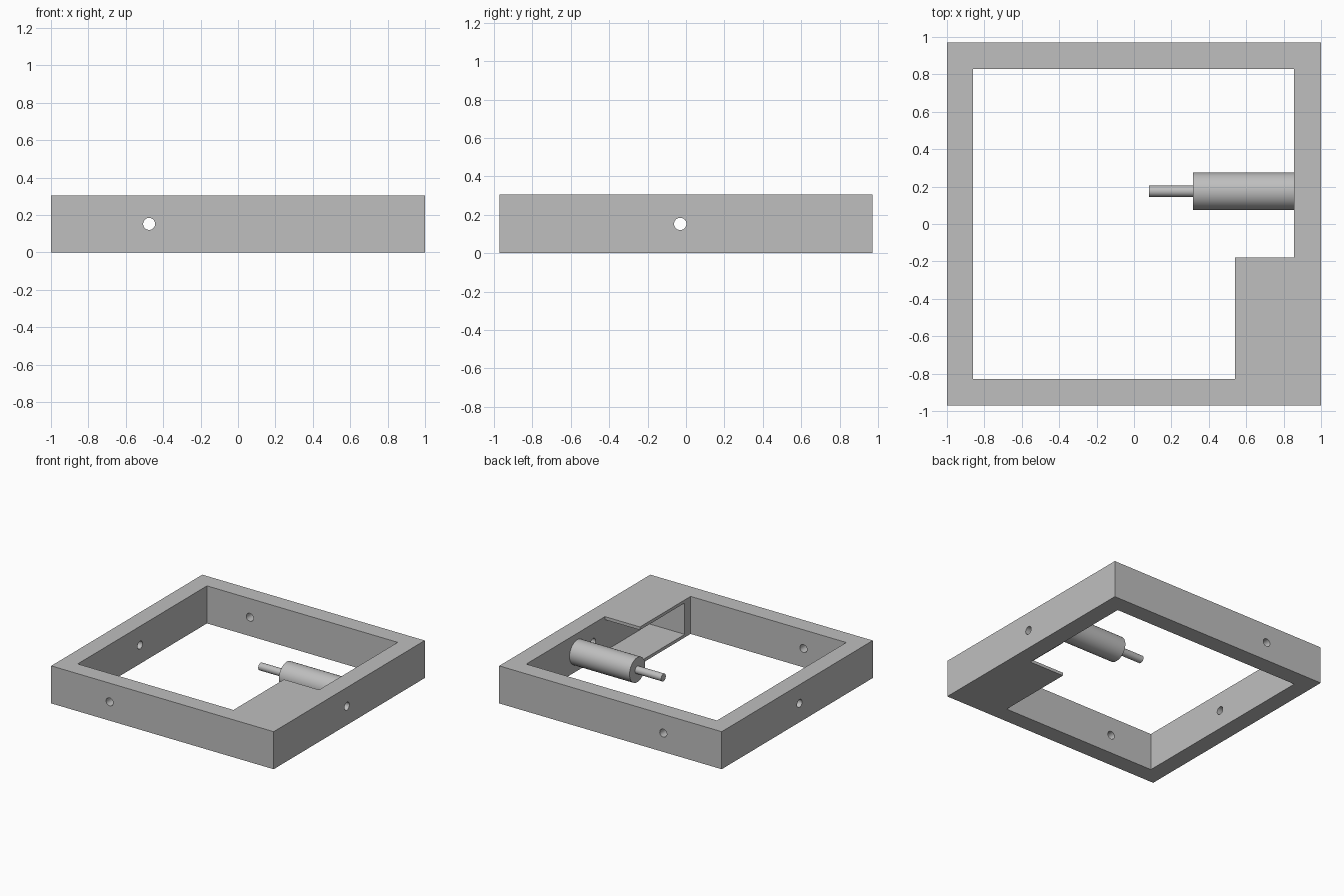
import bpy
import math

cube = bpy.data.objects.get("Cube")
if cube:
    bpy.data.objects.remove(cube, do_unlink=True)

HEIGHT = 0.305
MID = HEIGHT / 2
HALF_X, HALF_Y = 1.0, 0.97

grey = bpy.data.materials.new("plain grey")
grey.use_nodes = True
grey.diffuse_color = (0.52, 0.52, 0.52, 1)
grey.node_tree.nodes["Principled BSDF"].inputs["Base Color"].default_value = grey.diffuse_color


def prism(name, outline, z0, z1):
    """Extrude a counter-clockwise outline between two heights."""
    n = len(outline)
    verts = [(x, y, z) for z in (z0, z1) for x, y in outline]
    faces = [tuple(reversed(range(n))), tuple(range(n, 2 * n))]
    faces += [(i, (i + 1) % n, (i + 1) % n + n, i + n) for i in range(n)]
    mesh = bpy.data.meshes.new(name)
    mesh.from_pydata(verts, [], faces)
    mesh.materials.append(grey)
    obj = bpy.data.objects.new(name, mesh)
    bpy.context.collection.objects.link(obj)
    return obj


def rod(name, radius, start, end, axis, across):
    """Cylinder along x or y at mid height."""
    middle = (start + end) / 2
    along_x = axis == "x"
    bpy.ops.mesh.primitive_cylinder_add(
        vertices=48, radius=radius, depth=end - start,
        location=(middle, across, MID) if along_x else (across, middle, MID),
        rotation=(0, math.pi / 2, 0) if along_x else (math.pi / 2, 0, 0))
    obj = bpy.context.object
    obj.name = name
    obj.data.materials.append(grey)
    return obj


def smooth(obj):
    bpy.ops.object.select_all(action="DESELECT")
    obj.select_set(True)
    bpy.context.view_layer.objects.active = obj
    bpy.ops.object.shade_smooth_by_angle(angle=math.radians(30))


def cut(obj, cutter):
    cutter.hide_render = True
    mod = obj.modifiers.new("cut", "BOOLEAN")
    mod.operation = "DIFFERENCE"
    mod.solver = "EXACT"
    mod.object = cutter
    bpy.context.view_layer.objects.active = obj
    bpy.ops.object.modifier_apply(modifier=mod.name)
    bpy.data.objects.remove(cutter, do_unlink=True)


def rect(x0, x1, y0, y1):
    return [(x0, y0), (x1, y0), (x1, y1), (x0, y1)]


# Square frame with an L-shaped opening that leaves a corner block
frame = prism("frame", rect(-HALF_X, HALF_X, -HALF_Y, HALF_Y), 0, HEIGHT)
opening = [(-0.86, -0.83), (0.54, -0.83), (0.54, -0.18),
           (0.855, -0.18), (0.855, 0.83), (-0.86, 0.83)]
cut(frame, prism("opening_cutter", opening, -0.2, 0.6))

# Hollow the corner block, leaving thin top and bottom plates
cut(frame, prism("pocket_cutter", rect(0.45, 0.855, -0.755, -0.1),
                 0.025, HEIGHT - 0.025))

# Aligned round holes through opposite walls
cut(frame, rod("hole_cutter", 0.032, -1.2, 1.2, "y", -0.475))
cut(frame, rod("hole_cutter", 0.032, -1.2, 1.2, "x", -0.03))
smooth(frame)

# Motor body on the inner wall, with its shaft
smooth(rod("motor_body", 0.1, 0.315, 0.856, "x", 0.175))
smooth(rod("motor_shaft", 0.03, 0.08, 0.32, "x", 0.175))
